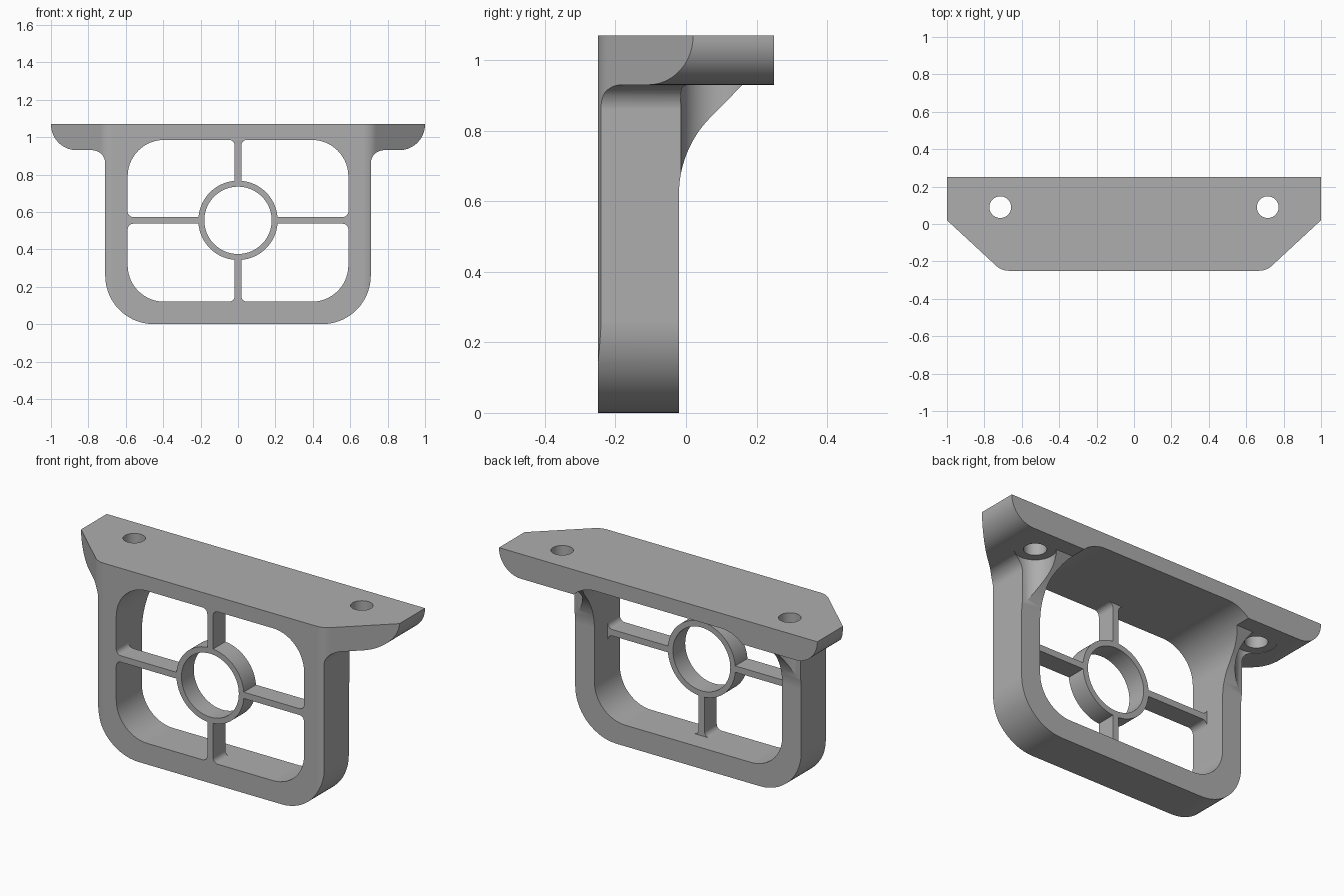
import bpy, bmesh, math
from mathutils import Vector

cube = bpy.data.objects.get("Cube")
if cube:
    bpy.data.objects.remove(cube)

GREY = (0.42, 0.42, 0.42, 1)
mat = bpy.data.materials.new("plain_grey")
mat.use_nodes = True
mat.diffuse_color = GREY
mat.node_tree.nodes["Principled BSDF"].inputs["Base Color"].default_value = GREY


def rounded(corners, steps=14):
    """Closed outline from (u, v, radius) corners."""
    out = []
    n = len(corners)
    for i, (u, v, r) in enumerate(corners):
        p = Vector((u, v))
        if r == 0:
            out.append(p)
            continue
        a = (Vector(corners[i - 1][:2]) - p).normalized()
        b = (Vector(corners[(i + 1) % n][:2]) - p).normalized()
        half = a.angle(b) / 2
        centre = p + (a + b).normalized() * (r / math.sin(half))
        start = p + a * (r / math.tan(half)) - centre
        end = p + b * (r / math.tan(half)) - centre
        sweep = math.pi - 2 * half
        for k in range(steps + 1):
            t = k / steps
            out.append(centre + (start * math.sin((1 - t) * sweep)
                                 + end * math.sin(t * sweep)) / math.sin(sweep))
    return out


def circle(u, v, r, steps=64):
    return [Vector((u + r * math.cos(k * math.tau / steps),
                    v + r * math.sin(k * math.tau / steps))) for k in range(steps)]


def prism(name, outline, axis, lo, hi):
    """Extrude a 2D outline along an axis between lo and hi."""
    place = {"X": lambda p, d: (d, p.x, p.y),
             "Y": lambda p, d: (p.x, d, p.y),
             "Z": lambda p, d: (p.x, p.y, d)}[axis]
    bm = bmesh.new()
    low = [bm.verts.new(place(p, lo)) for p in outline]
    high = [bm.verts.new(place(p, hi)) for p in outline]
    bm.faces.new(low)
    bm.faces.new(high)
    for i in range(len(low)):
        bm.faces.new((low[i - 1], low[i], high[i], high[i - 1]))
    bmesh.ops.recalc_face_normals(bm, faces=bm.faces)
    mesh = bpy.data.meshes.new(name)
    bm.to_mesh(mesh)
    bm.free()
    obj = bpy.data.objects.new(name, mesh)
    bpy.context.collection.objects.link(obj)
    mesh.materials.append(mat)
    return obj


def activate(obj):
    bpy.ops.object.select_all(action="DESELECT")
    obj.select_set(True)
    bpy.context.view_layer.objects.active = obj


def combine(obj, tool, operation="DIFFERENCE"):
    mod = obj.modifiers.new("cut", "BOOLEAN")
    mod.operation, mod.solver, mod.object = operation, "EXACT", tool
    activate(obj)
    bpy.ops.object.modifier_apply(modifier=mod.name)
    bpy.data.objects.remove(tool)


def finish(obj):
    activate(obj)
    bpy.ops.object.shade_smooth_by_angle(angle=math.radians(22))
    obj.modifiers.new("normals", "WEIGHTED_NORMAL").keep_sharp = True


# Bracket body: mounting plate with a rounded frame hanging below
half = [(1, 1.07, 0), (1, 0.93, 0.138), (0.71, 0.93, 0.07), (0.71, 0, 0.26)]
mirrored = [(-x, z, r) for x, z, r in reversed(half)]
body = prism("bracket_frame", rounded(half + mirrored), "Y", -0.3, 0.25)

# Plan shape with the front corners cut off
plan = [(1.1, 0.4, 0), (1.1, 0.1126, 0), (0.708, -0.25, 0.1)]
plan += [(-x, y, r) for x, y, r in reversed(plan)]
combine(body, prism("plan_cutter", rounded(plan), "Z", -0.2, 1.3), "INTERSECT")

# Space behind the frame, leaving curved gussets under the plate
R = 0.31
gusset = [Vector((-0.02 + R * (1 - math.cos(a)), 0.62 + R * math.sin(a)))
          for a in (math.radians(45) * k / 14 for k in range(15))]
back = [Vector((0.4, -0.2)), Vector((-0.02, -0.2))] + gusset
back += [Vector((0.16, 0.9298)), Vector((0.4, 0.9298))]
combine(body, prism("back_cutter", back, "X", -1.2, 1.2))

# Window through the frame
opening = [(x, z, 0.195) for x, z in
           ((-0.59, 0.12), (0.59, 0.12), (0.59, 0.985), (-0.59, 0.985))]
combine(body, prism("window_cutter", rounded(opening), "Y", -0.5, 0.5))

# Screw holes with clearance channels for the screw heads
for side in (-1, 1):
    x = side * 0.715
    combine(body, prism("head_cutter", circle(x, 0.09, 0.105), "Z", 0.3, 0.932))
    combine(body, prism("hole_cutter", circle(x, 0.09, 0.058), "Z", 0.8, 1.3))
finish(body)

# Central ring
CENTRE, FRONT, REAR = 0.555, -0.25, -0.14
ring = prism("centre_ring", circle(0, CENTRE, 0.212, 96), "Y", FRONT, REAR)
combine(ring, prism("bore_cutter", circle(0, CENTRE, 0.18, 96), "Y", -0.5, 0.5))
finish(ring)

# Four spokes, flared where they meet the frame
H, FLARE = 0.018, 0.03
for name, angle, reach in (("left_spoke", 0, 0.59), ("top_spoke", 90, 0.43),
                           ("right_spoke", 180, 0.59), ("bottom_spoke", 270, 0.435)):
    edge = [(0.195, H, 0), (reach, H, FLARE), (reach, H + FLARE + 0.001, 0)]
    edge += [(u, -v, r) for u, v, r in reversed(edge)]
    c, s = round(math.cos(math.radians(angle))), round(math.sin(math.radians(angle)))
    outline = [Vector((c * p.x - s * p.y, CENTRE + s * p.x + c * p.y))
               for p in rounded(edge, 8)]
    finish(prism(name, outline, "Y", FRONT, REAR))
